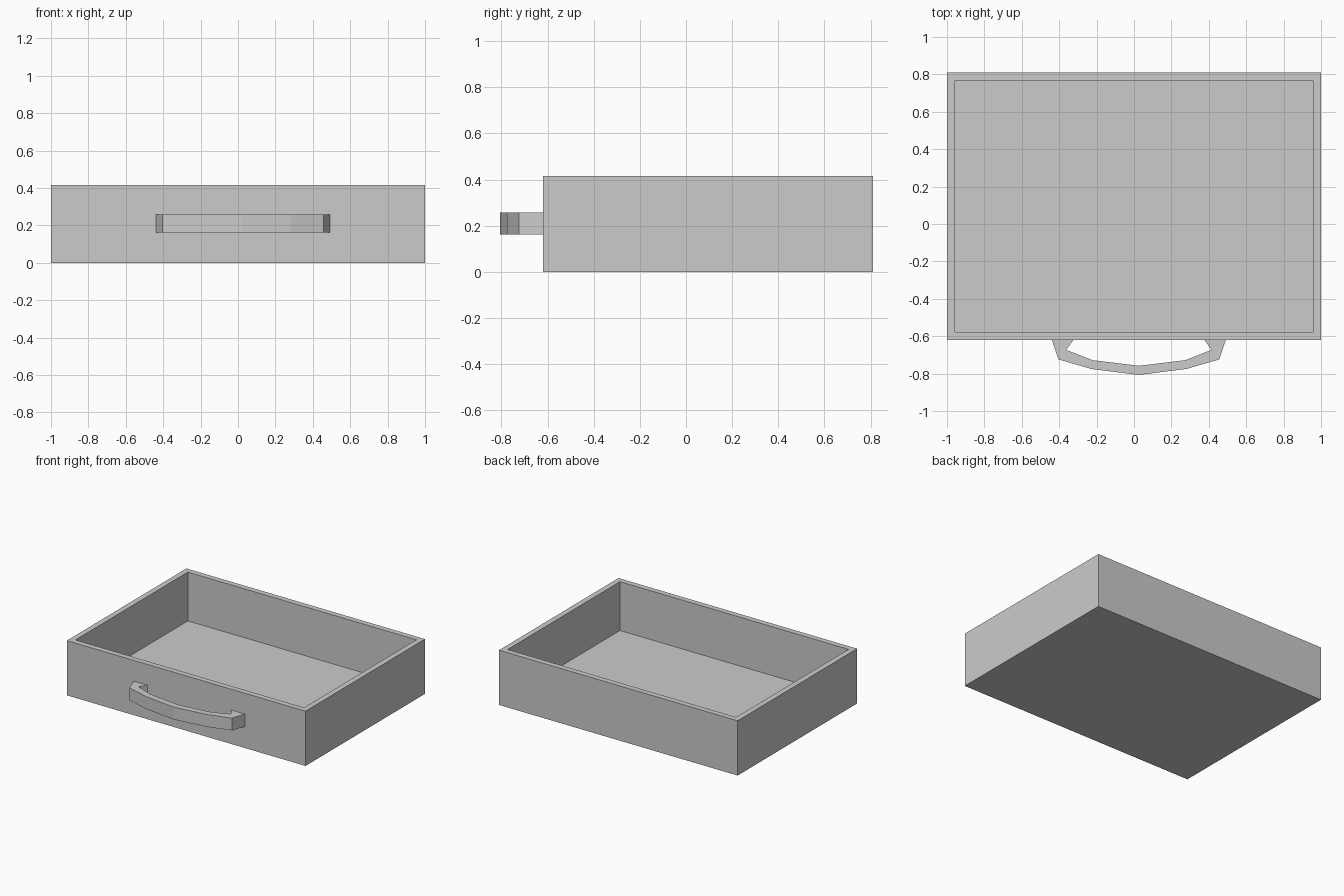
import bpy, bmesh

if "Cube" in bpy.data.objects:
    bpy.data.objects.remove(bpy.data.objects["Cube"])


def make_object(name, bm):
    bmesh.ops.recalc_face_normals(bm, faces=bm.faces)
    mesh = bpy.data.meshes.new(name)
    bm.to_mesh(mesh)
    bm.free()
    obj = bpy.data.objects.new(name, mesh)
    bpy.context.collection.objects.link(obj)
    return obj


def extrude_profile(bm, pts, z0, z1):
    face = bm.faces.new([bm.verts.new((x, y, z0)) for x, y in pts])
    ext = bmesh.ops.extrude_face_region(bm, geom=[face], use_keep_orig=True)
    verts = [g for g in ext["geom"] if isinstance(g, bmesh.types.BMVert)]
    bmesh.ops.translate(bm, verts=verts, vec=(0, 0, z1 - z0))


# Drawer tray: solid block, top face inset to the rim and pushed down to the floor
HEIGHT, FLOOR, WALL = 0.415, 0.045, 0.06
bm = bmesh.new()
extrude_profile(bm, [(-1, -0.62), (1, -0.62), (1, 0.81), (-1, 0.81)], 0, HEIGHT)
bmesh.ops.recalc_face_normals(bm, faces=bm.faces)
top = max(bm.faces, key=lambda f: f.calc_center_median().z)
bmesh.ops.inset_region(bm, faces=[top], thickness=WALL)
ext = bmesh.ops.extrude_face_region(bm, geom=[top])
verts = [g for g in ext["geom"] if isinstance(g, bmesh.types.BMVert)]
bmesh.ops.translate(bm, verts=verts, vec=(0, 0, FLOOR - HEIGHT))
if top.is_valid:
    bmesh.ops.delete(bm, geom=[top], context="FACES_ONLY")
make_object("drawer_tray", bm)

# Bowed pull handle: half profile mirrored about its slightly offset centre
CX = 0.026
outer = [(0.465, -0.62), (0.43, -0.724), (0.254, -0.775), (0, -0.807)]
inner = [(0.35, -0.62), (0.388, -0.673), (0.248, -0.728), (0, -0.758)]
bm = bmesh.new()
for side in (-1, 1):
    for i in range(3):
        quad = [outer[i], outer[i + 1], inner[i + 1], inner[i]]
        lower, upper = ([bm.verts.new((CX + side * x, y, z)) for x, y in quad]
                        for z in (0.163, 0.257))
        bm.faces.new(lower)
        bm.faces.new(upper)
        for a, b in ((0, 1), (2, 3)):
            bm.faces.new((lower[a], lower[b], upper[b], upper[a]))
        if i == 0:
            bm.faces.new((lower[3], lower[0], upper[0], upper[3]))
bmesh.ops.remove_doubles(bm, verts=bm.verts, dist=0.0005)
make_object("pull_handle", bm)
